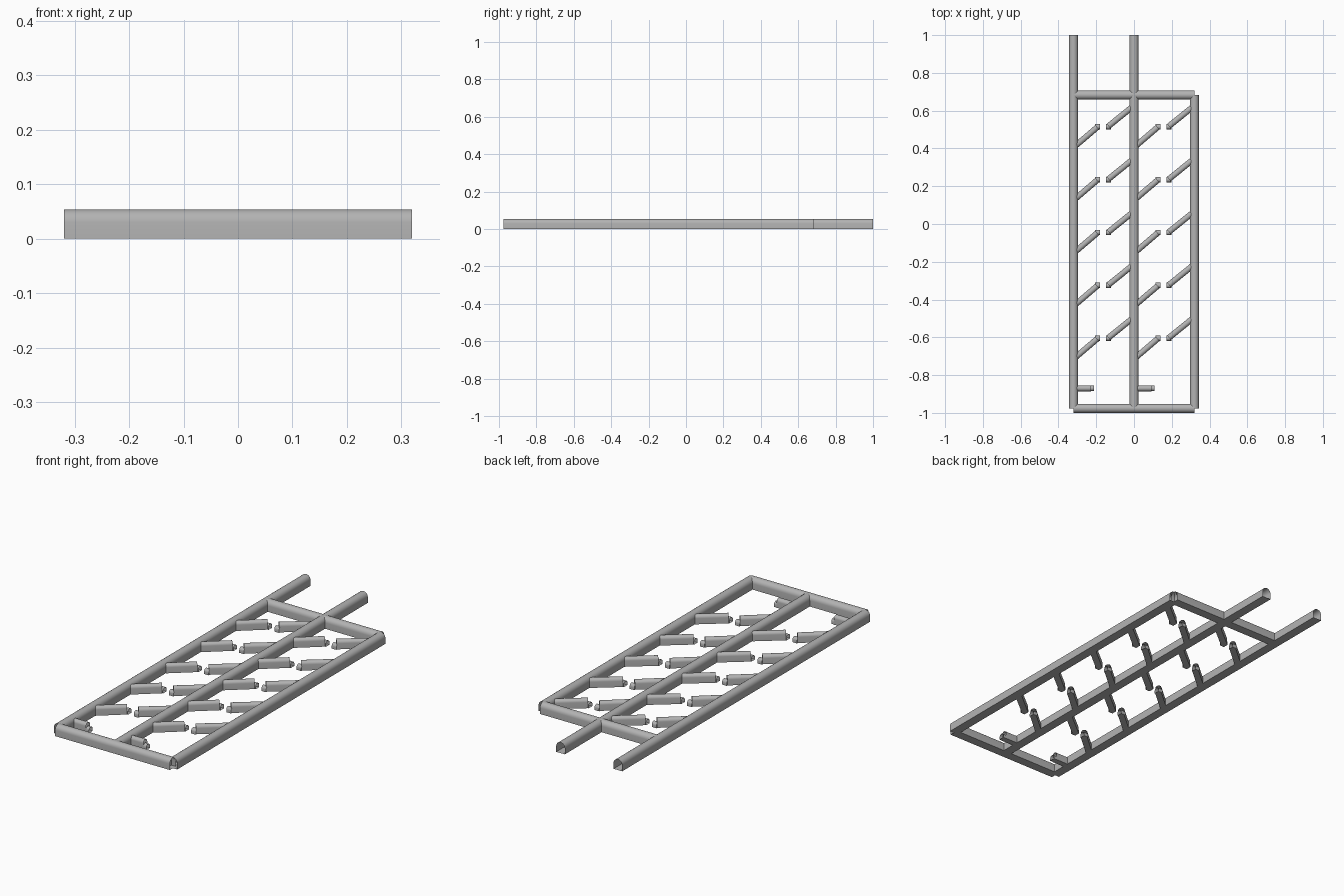
import bpy
import bmesh
from math import pi, cos, sin, radians
from mathutils import Vector

cube = bpy.data.objects.get("Cube")
if cube:
    bpy.data.objects.remove(cube)

grey = bpy.data.materials.new("concrete grey")
grey.use_nodes = True
GREY = (0.45, 0.45, 0.45, 1)
grey.diffuse_color = GREY
grey.node_tree.nodes["Principled BSDF"].inputs["Base Color"].default_value = GREY


def tunnel(name, start, end, width, height, segments=12):
    """Open-ended arched tube with a flat floor, running from start to end."""
    a, b = Vector((*start, 0)), Vector((*end, 0))
    side = (b - a).normalized().cross(Vector((0, 0, 1)))
    r = width / 2
    arc = [(r * cos(pi * i / segments), height - r + r * sin(pi * i / segments))
           for i in range(segments + 1)]
    profile = [(r, 0)] + arc + [(-r, 0)]
    bm = bmesh.new()
    rings = [[bm.verts.new(p + side * s + Vector((0, 0, z))) for s, z in profile]
             for p in (a, b)]
    n = len(profile)
    for i in range(n):
        j = (i + 1) % n
        bm.faces.new((rings[0][i], rings[0][j], rings[1][j], rings[1][i]))
    # Make the shell face outward, judged by its floor
    bm.normal_update()
    floor = bm.faces[:][-1]
    if floor.normal.z > 0:
        bmesh.ops.reverse_faces(bm, faces=bm.faces[:])
    mesh = bpy.data.meshes.new(name)
    bm.to_mesh(mesh)
    bm.free()
    mesh.materials.append(grey)
    obj = bpy.data.objects.new(name, mesh)
    bpy.context.collection.objects.link(obj)
    bpy.ops.object.select_all(action='DESELECT')
    obj.select_set(True)
    bpy.context.view_layer.objects.active = obj
    bpy.ops.object.shade_smooth_by_angle(angle=radians(35))
    return obj


HALF = 0.32          # spacing between the long tunnels
FRONT, BACK = -0.976, 0.683
W, H = 0.048, 0.054  # main tunnel section
SW, SH = 0.031, 0.045  # branch section
EW, EH = 0.028, 0.026  # low branch end section

# Long tunnels
tunnel("right_tunnel", (-HALF, FRONT), (-HALF, 1), W, H)
tunnel("centre_tunnel", (0, FRONT), (0, 1), W, H)
tunnel("left_tunnel", (HALF, FRONT), (HALF, BACK), W, H)

# Cross tunnels
tunnel("front_cross_tunnel", (-HALF, FRONT), (HALF, FRONT), W, H)
tunnel("back_cross_tunnel", (-HALF, BACK), (HALF, BACK), W, H)

# Branches in each bay, with a low level tip at the free end
for bay, x in (("right", -HALF), ("left", 0)):
    tunnel(f"{bay}_straight_branch", (x + 0.015, -0.87), (x + 0.092, -0.87), SW, SH)
    tunnel(f"{bay}_straight_branch_tip", (x + 0.09, -0.87), (x + 0.108, -0.87), EW, EH)
    for row in range(5):
        y = 0.515 - 0.28 * row
        tag = f"{bay}_{row + 1}"
        tunnel(f"branch_out_{tag}", (x + 0.015, y - 0.097), (x + 0.125, y - 0.003), SW, SH)
        tunnel(f"branch_out_tip_{tag}", (x + 0.114, y), (x + 0.14, y), EW, EH)
        tunnel(f"branch_back_{tag}", (x + 0.185, y + 0.003), (x + 0.305, y + 0.1), SW, SH)
        tunnel(f"branch_back_tip_{tag}", (x + 0.172, y), (x + 0.198, y), EW, EH)
